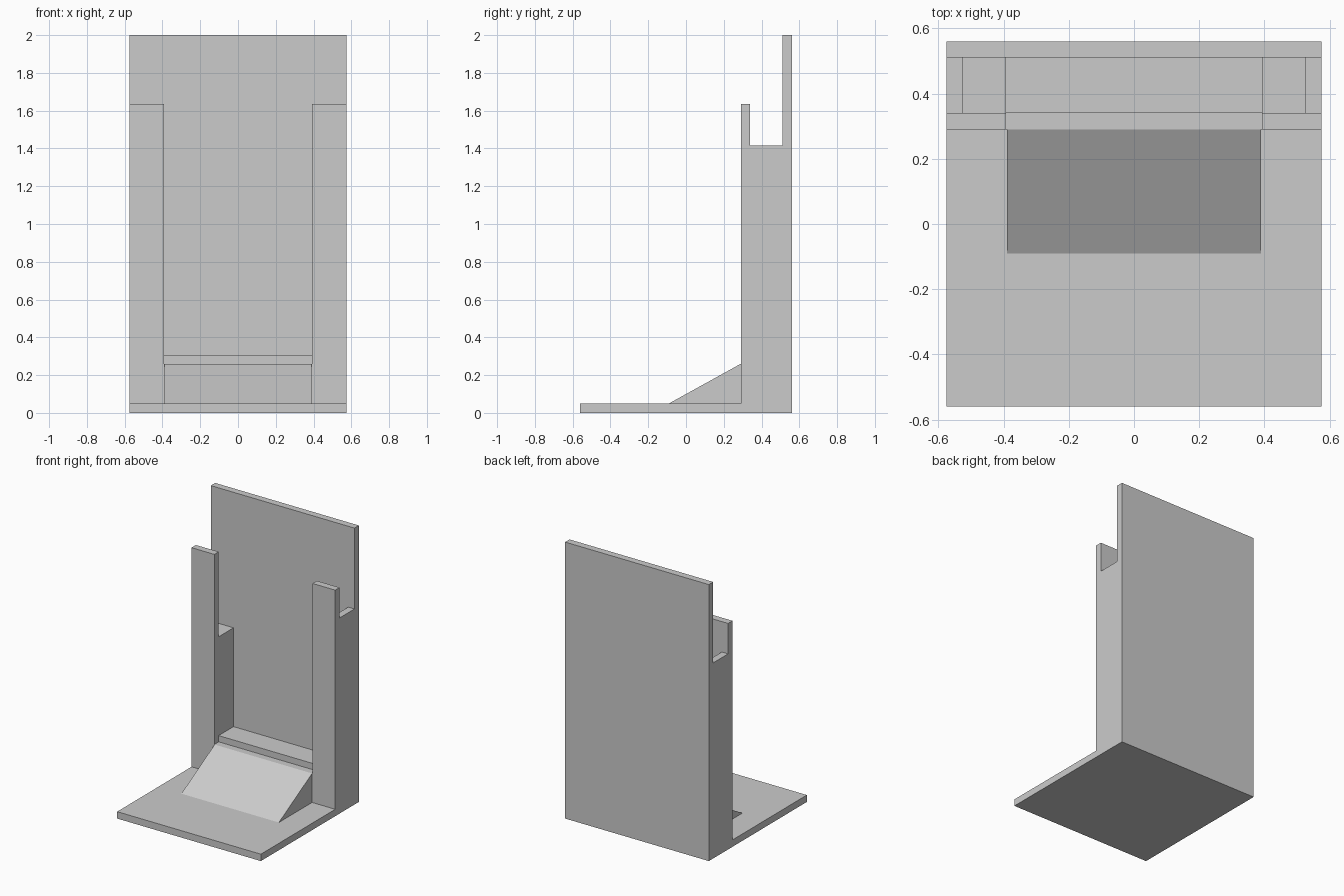
import bpy
import bmesh

cube = bpy.data.objects.get("Cube")
if cube:
    bpy.data.objects.remove(cube, do_unlink=True)

grey = bpy.data.materials.new("light grey")
grey.use_nodes = True
grey.diffuse_color = (0.6, 0.6, 0.6, 1)
grey.node_tree.nodes["Principled BSDF"].inputs["Base Color"].default_value = (0.6, 0.6, 0.6, 1)


def extrude_profile(name, profile, x0, x1):
    """Extrude a (y, z) profile along x."""
    bm = bmesh.new()
    face = bm.faces.new([bm.verts.new((x0, y, z)) for y, z in profile])
    ext = bmesh.ops.extrude_face_region(bm, geom=[face])
    verts = [v for v in ext["geom"] if isinstance(v, bmesh.types.BMVert)]
    bmesh.ops.translate(bm, verts=verts, vec=(x1 - x0, 0, 0))
    bmesh.ops.recalc_face_normals(bm, faces=bm.faces)
    mesh = bpy.data.meshes.new(name)
    bm.to_mesh(mesh)
    bm.free()
    mesh.materials.append(grey)
    obj = bpy.data.objects.new(name, mesh)
    bpy.context.collection.objects.link(obj)
    return obj


def box(name, x0, x1, y0, y1, z0, z1):
    return extrude_profile(name, [(y0, z0), (y1, z0), (y1, z1), (y0, z1)], x0, x1)


# Shared dimensions
HALF_W, HALF_D, T = 0.575, 0.56, 0.05
INNER = 0.393                 # half width of the front opening
WALL = HALF_W - T             # inner face of the side walls
FRONT, POCKET, BACK = 0.29, 0.34, 0.51

# Base and back
box("base_plate", -HALF_W, HALF_W, -HALF_D, BACK, 0, T)
box("back_panel", -HALF_W, HALF_W, BACK, HALF_D, 0, 2)

# Sloped ramp, ledge and shelf in the front opening
extrude_profile("ramp", [(-0.09, T), (FRONT, T), (FRONT, 0.26)], -0.39, 0.39)
box("ledge", -INNER, INNER, FRONT, POCKET, T, 0.26)
box("shelf", -INNER, INNER, POCKET, BACK, T, 0.305)

# Front posts, side walls and inner spacer blocks, on both sides
for side, s in (("left", 1), ("right", -1)):
    for part, xa, xb, y0, y1, top in (
        ("front_post", INNER, HALF_W, FRONT, POCKET, 1.635),
        ("side_wall", WALL, HALF_W, POCKET, BACK, 1.415),
        ("spacer_block", INNER, WALL, POCKET, BACK, 1.02),
    ):
        x0, x1 = sorted((s * xa, s * xb))
        box(side + "_" + part, x0, x1, y0, y1, T, top)
